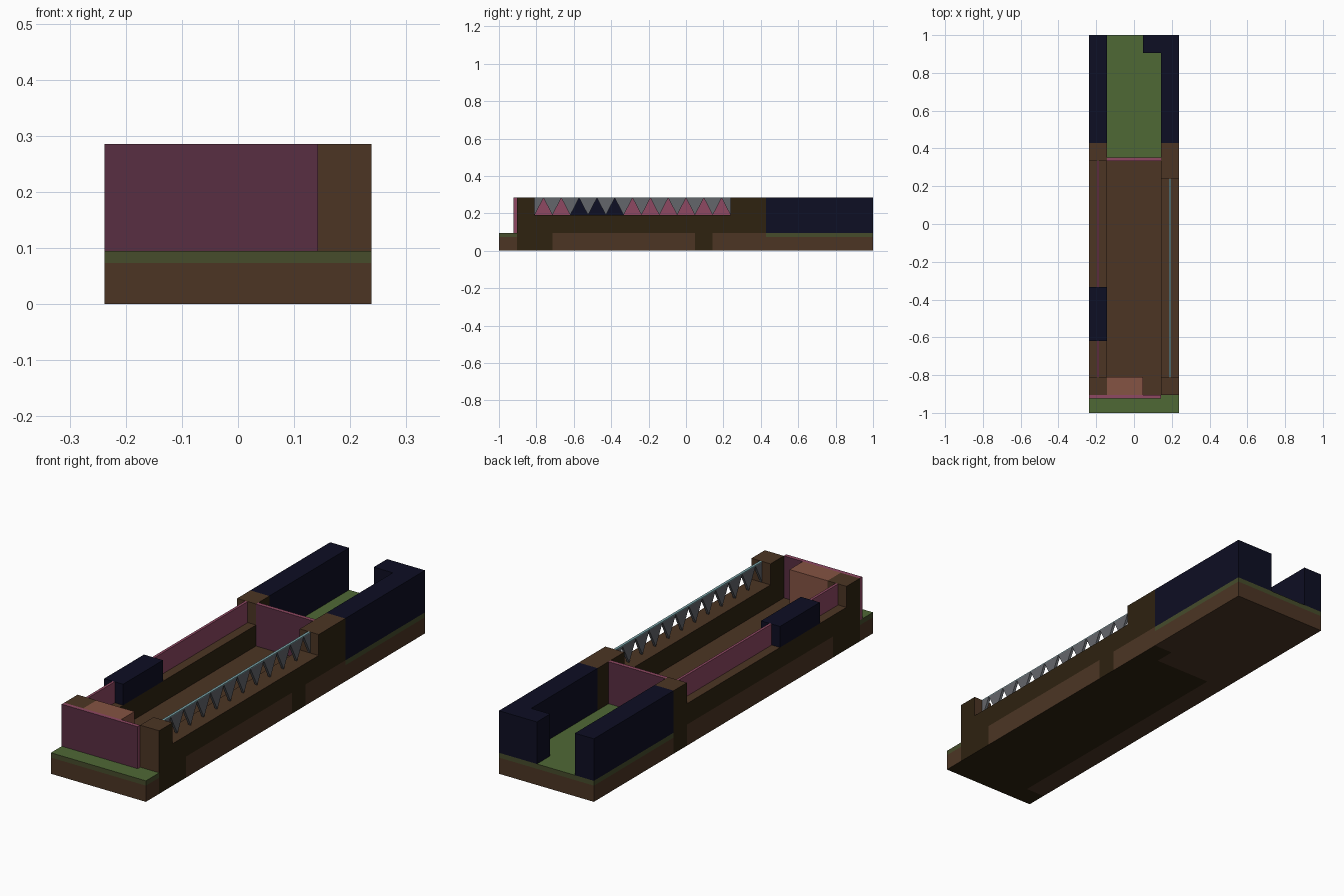
import bpy, bmesh

if "Cube" in bpy.data.objects:
    bpy.data.objects.remove(bpy.data.objects["Cube"])

U = 2 / 21            # one block; the model is 5 x 21 x 3 blocks


def lin(c):
    c /= 255
    return c / 12.92 if c <= 0.04045 else ((c + 0.055) / 1.055) ** 2.4


def mat(name, r, g, b):
    m = bpy.data.materials.new(name)
    m.diffuse_color = (lin(r), lin(g), lin(b), 1)
    m.use_nodes = True
    m.node_tree.nodes["Principled BSDF"].inputs["Base Color"].default_value = m.diffuse_color
    return m


DIRT = mat("earth brown", 76, 53, 36)
LOG = mat("dark bark", 46, 34, 16)
GRASS = mat("grass green", 79, 104, 53)
MOSS = mat("moss edge green", 70, 76, 43)
NAVY = mat("night navy", 13, 14, 35)
PLUM = mat("plum", 89, 46, 66)
PINK = mat("dusty pink", 142, 72, 98)
CLAY = mat("clay orange", 133, 83, 67)
GRAY = mat("slate gray", 100, 102, 107)
TEAL = mat("pale teal", 122, 162, 167)


def add(name, bm, mats, rule=None):
    bmesh.ops.recalc_face_normals(bm, faces=bm.faces)
    for f in bm.faces:
        f.material_index = rule(f.normal) if rule else 0
    me = bpy.data.meshes.new(name)
    bm.to_mesh(me)
    bm.free()
    for m in mats:
        me.materials.append(m)
    ob = bpy.data.objects.new(name, me)
    bpy.context.collection.objects.link(ob)
    return ob


def box(name, x, y, z, mats, rule=None):
    """Box from (low, high) ranges in block units, counted from the front left."""
    bm = bmesh.new()
    bmesh.ops.create_cube(bm, size=1)
    for v in bm.verts:
        v.co = (((x[0] + x[1]) / 2 + v.co.x * (x[1] - x[0]) - 2.5) * U,
                ((y[0] + y[1]) / 2 + v.co.y * (y[1] - y[0]) - 10.5) * U,
                ((z[0] + z[1]) / 2 + v.co.z * (z[1] - z[0])) * U)
    return add(name, bm, mats, rule)


def side_rule(n):
    return 1 if abs(n.x) > 0.5 else 0


def top_rule(n):
    return 1 if n.z > 0.5 else 0


def bottom_rule(n):
    return 1 if n.z < -0.5 else 0


def edge_rule(n):
    return 0 if abs(n.y) > 0.5 else 1


# turf: earth below, a thin green layer on top
G = 0.77
for name, x, y in (("front_turf", (0, 5), (0, 1)),
                   ("back_turf_middle", (1, 4), (14, 21)),
                   ("back_turf_left", (0, 1), (15, 21)),
                   ("back_turf_right", (4, 5), (15, 21))):
    mats = [DIRT, LOG] if name == "front_turf" else [DIRT]
    box(name + "_soil", x, y, (0, G), mats, bottom_rule if len(mats) > 1 else None)
    box(name + "_grass", x, y, (G, 1), [MOSS, GRASS], top_rule)

# sunken floor
box("floor", (1, 4), (1, 14), (0, 1), [DIRT, LOG], bottom_rule)

# lower side courses: bark and earth stretches
for y0, y1, m in ((1, 3, LOG), (3, 11, DIRT), (11, 12, LOG), (12, 15, DIRT)):
    box("right_base", (4, 5), (y0, y1), (0, 1), [m, LOG], bottom_rule)
for y0, y1, m in ((1, 3, LOG), (3, 14, DIRT), (14, 15, LOG)):
    box("left_base", (0, 1), (y0, y1), (0, 1), [m, DIRT], bottom_rule)

# log walls and corner posts
for side, x, back in (("left", (0, 1), 14), ("right", (4, 5), 13)):
    box(side + "_log_wall", x, (1, 15), (1, 2), [DIRT, LOG], side_rule)
    box(side + "_front_post", x, (1, 2), (2, 3), [DIRT, LOG], side_rule)
    box(side + "_back_post", x, (back, 15), (2, 3), [DIRT, LOG], side_rule)

# navy hedges
box("left_hedge", (0, 1), (15, 21), (1, 3), [NAVY])
box("right_hedge", (4, 5), (15, 21), (1, 3), [NAVY])
box("hedge_corner", (3, 4), (20, 21), (1, 3), [NAVY])
box("left_wall_block", (0, 1), (4, 7), (2, 3), [NAVY])

# plum end panels with pink edges
T = 3 / 16
box("front_panel", (0, 4), (1 - T, 1), (1, 3), [PLUM, PINK], edge_rule)
box("back_panel", (1, 4), (14, 14 + T), (1, 3), [PLUM, PINK], edge_rule)

# clay bench behind the front panel
box("clay_bench", (1, 3), (1, 2), (1, 3), [CLAY])

# pink pane along the left wall
P = 1 / 16
box("left_pane_front", (0.5 - P, 0.5 + P), (2, 4), (2, 3), [PINK])
box("left_pane_back", (0.5 - P, 0.5 + P), (7, 14), (2, 3), [PINK])

# hanging gray triangles with a teal rail along the right wall
RAIL = 2.96
box("right_rail", (4.5 - P, 4.5 + P), (2, 13), (RAIL, 3), [TEAL])
bm = bmesh.new()
for i in range(2, 14):
    # half triangles at both ends, full ones between
    a, b = max(i - 0.5, 2), min(i + 0.5, 13)
    pts = [(a, RAIL), (b, RAIL), (i, 2)]
    vs = [bm.verts.new(((4.5 - P - 2.5) * U, (y - 10.5) * U, z * U)) for y, z in pts]
    f = bm.faces.new(vs)
    ext = bmesh.ops.extrude_face_region(bm, geom=[f])
    for v in ext["geom"]:
        if isinstance(v, bmesh.types.BMVert):
            v.co.x += 2 * P * U
add("right_triangle_fence", bm, [GRAY])
